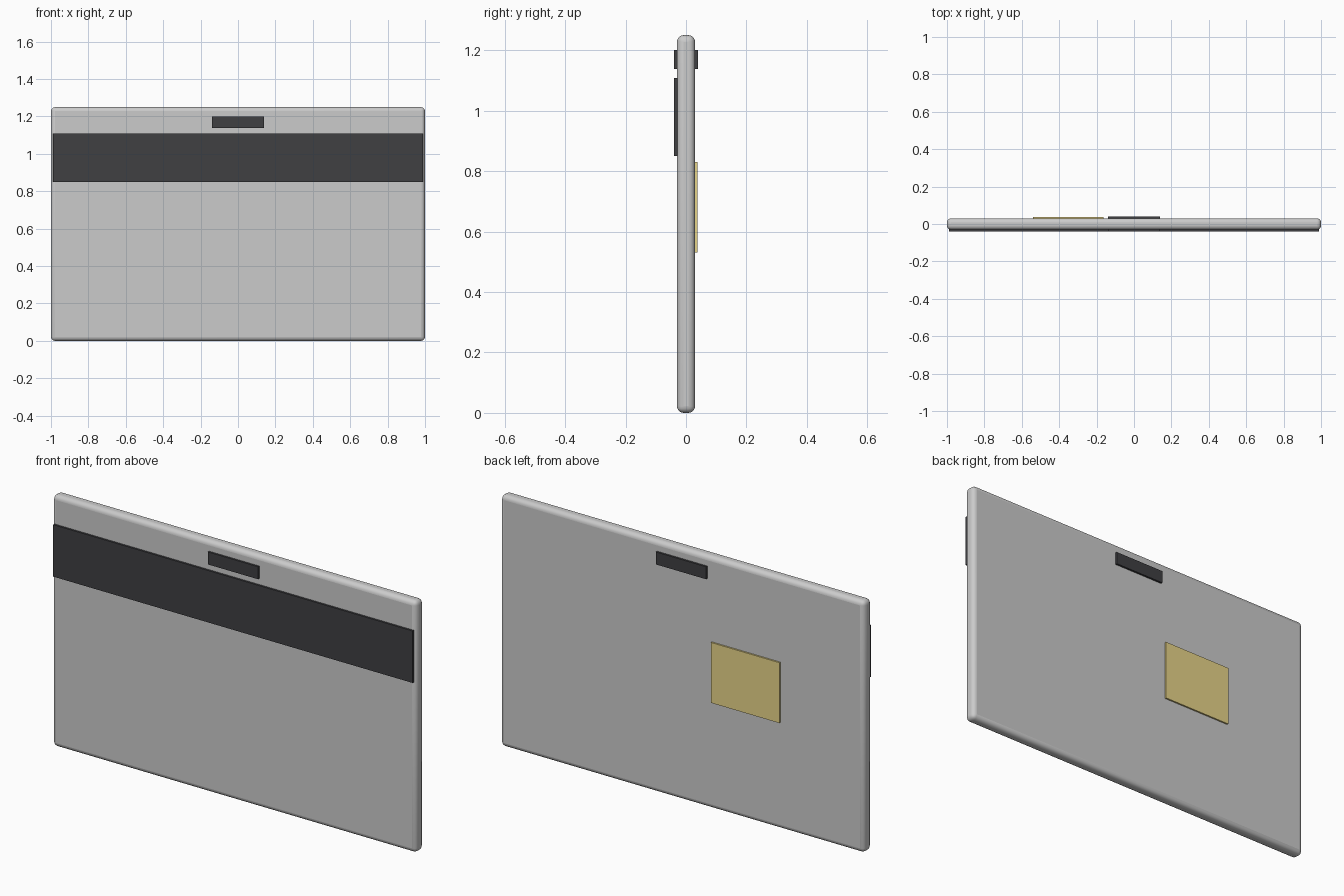
import bpy

if "Cube" in bpy.data.objects:
    bpy.data.objects.remove(bpy.data.objects["Cube"])


def material(name, color):
    mat = bpy.data.materials.new(name)
    mat.diffuse_color = (*color, 1)
    mat.use_nodes = True
    mat.node_tree.nodes["Principled BSDF"].inputs["Base Color"].default_value = mat.diffuse_color
    return mat


def box(name, lo, hi, mat=None):
    center = [(a + b) / 2 for a, b in zip(lo, hi)]
    bpy.ops.mesh.primitive_cube_add(size=1, location=center)
    obj = bpy.context.object
    obj.name = name
    obj.scale = [b - a for a, b in zip(lo, hi)]
    bpy.ops.object.transform_apply(location=False, rotation=False, scale=True)
    if mat:
        obj.data.materials.append(mat)
    return obj


dark = material("dark_plastic", (0.05, 0.05, 0.055))
gold = material("gold_contact", (0.8, 0.66, 0.25))

# Card body with rounded edges
card = box("card_body", (-1, -0.03, 0), (1, 0.03, 1.25))
bevel = card.modifiers.new("rounded_edges", 'BEVEL')
bevel.width = 0.022
bevel.segments = 4
bpy.ops.object.shade_smooth_by_angle()

# Dark band across the front
box("front_stripe", (-0.988, -0.04, 0.85), (0.988, -0.028, 1.108), dark)

# Lanyard slot showing on both faces
box("lanyard_slot", (-0.138, -0.04, 1.138), (0.138, 0.04, 1.2), dark)

# Contact chip on the back
box("chip", (-0.54, 0.028, 0.53), (-0.163, 0.038, 0.83), gold)
